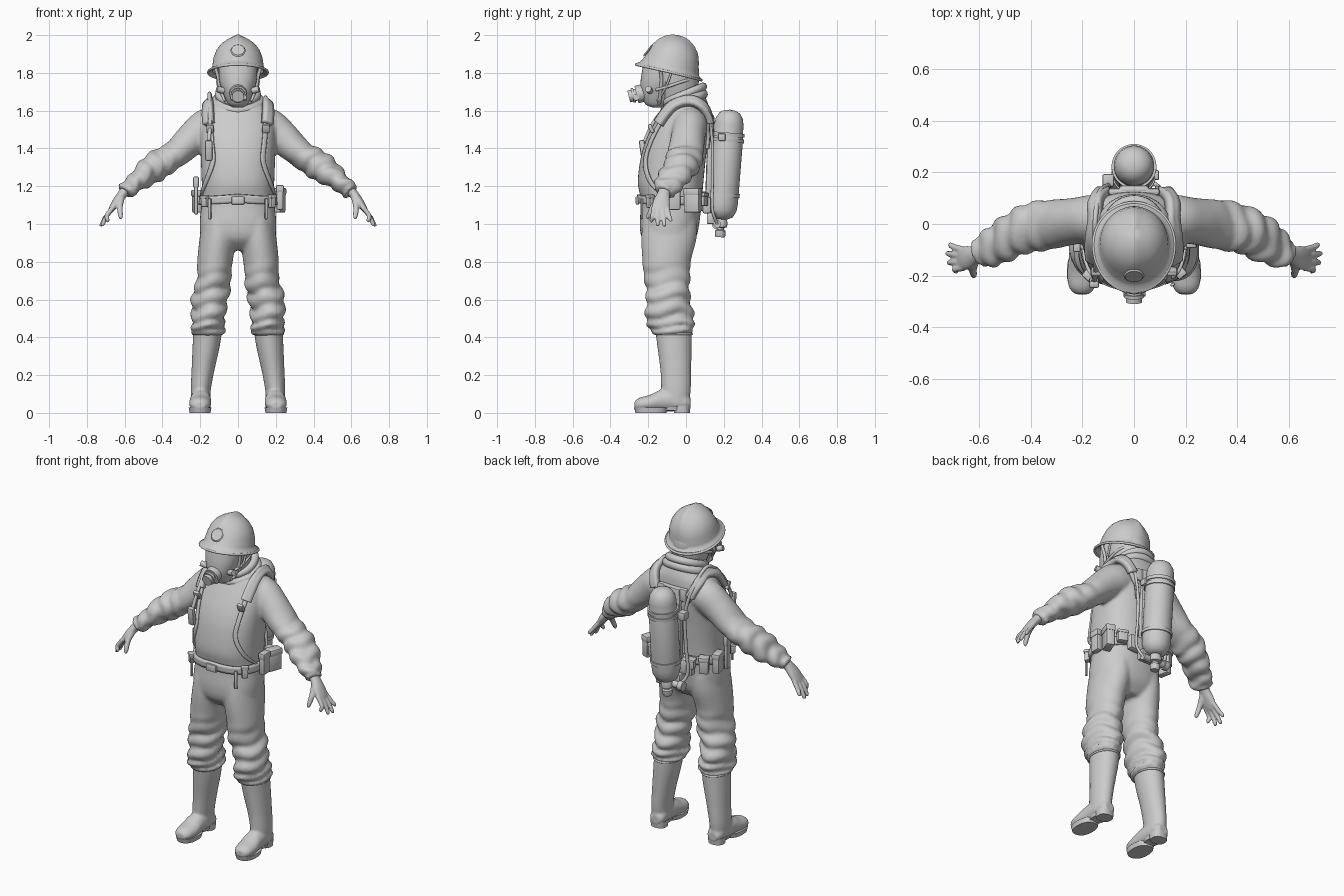
import bpy, bmesh
from math import sin, cos, pi, radians, exp
from mathutils import Vector, Matrix

X, Y, Z = Vector((1, 0, 0)), Vector((0, 1, 0)), Vector((0, 0, 1))


def spline(p, k=6, closed=False):
    """Catmull-Rom through tuples of any length."""
    p = [Vector(q) for q in p]
    n = len(p)
    get = (lambda i: p[i % n]) if closed else (lambda i: p[max(0, min(n - 1, i))])
    out = []
    for i in range(n if closed else n - 1):
        a, b, c, d = (get(i + j) for j in (-1, 0, 1, 2))
        for j in range(k):
            t = j / k
            out.append(b + (c - a) * (t / 2) + (a * 2 - b * 5 + c * 4 - d) * (t * t / 2)
                       + (b * 3 - a - c * 3 + d) * (t ** 3 / 2))
    return out if closed else out + [p[-1]]


def tube(bm, secs, frame=None, n=32, k=6, folds=None, p=1.0):
    """Loft ellipses given as (x, y, z, ru, rv)."""
    S = spline(secs, k)
    rings = []
    for i, s in enumerate(S):
        t = (Vector(S[min(i + 1, len(S) - 1)][:3]) - Vector(S[max(i - 1, 0)][:3])).normalized()
        v = (Y - t * t.y).normalized()
        u, v = frame or (v.cross(t), v)
        ring = []
        for j in range(n):
            a = 2 * pi * j / n
            d = folds(i / (len(S) - 1), a) if folds else 0
            ca, sa = (abs(f) ** p * (1 if f > 0 else -1) for f in (cos(a), sin(a)))
            ring.append(bm.verts.new(Vector(s[:3]) + u * ca * (s[3] + d) + v * sa * (s[4] + d)))
        rings.append(ring)
    for r, q in zip(rings, rings[1:]):
        for j in range(n):
            bm.faces.new((r[j], r[(j + 1) % n], q[(j + 1) % n], q[j]))
    bm.faces.new(rings[0][::-1])
    bm.faces.new(rings[-1])


def finish(name, bm, voxel=0, smooth=3):
    bmesh.ops.recalc_face_normals(bm, faces=bm.faces)
    me = bpy.data.meshes.new(name)
    bm.to_mesh(me)
    bm.free()
    ob = bpy.data.objects.new(name, me)
    bpy.context.collection.objects.link(ob)
    if voxel:
        m = ob.modifiers.new("blend", 'REMESH')
        m.mode, m.voxel_size, m.use_smooth_shade = 'VOXEL', voxel, True
        m = ob.modifiers.new("soften", 'SMOOTH')
        m.factor, m.iterations = 0.5, smooth
    return ob


def lathe(name, prof, loc, rx=0.0, sy=1.0, n=48, shape=None):
    bm = bmesh.new()
    vs = [bm.verts.new((r, 0, z)) for r, z in prof]
    es = [bm.edges.new(e) for e in zip(vs, vs[1:])]
    bmesh.ops.spin(bm, geom=vs + es, cent=(0, 0, 0), axis=Z, angle=2 * pi, steps=n)
    bmesh.ops.remove_doubles(bm, verts=bm.verts, dist=1e-5)
    for v in bm.verts:
        v.co.y *= sy
        if shape:
            shape(v.co)
    bm.transform(Matrix.Translation(loc) @ Matrix.Rotation(rx, 4, 'X'))
    return finish(name, bm)


def box(name, loc, size, rz=0.0, rx=0.0, bevel=0.008):
    bm = bmesh.new()
    bmesh.ops.create_cube(bm, size=1)
    bm.transform(Matrix.Translation(loc) @ Matrix.Rotation(rz, 4, 'Z') @ Matrix.Rotation(rx, 4, 'X')
                 @ Matrix.Diagonal((*size, 1)))
    bmesh.ops.bevel(bm, geom=bm.edges[:], offset=min(bevel, min(size) * 0.4), segments=2, affect='EDGES', profile=0.5)
    return finish(name, bm)


def rod(name, pts, r, k=6, closed=False):
    cu = bpy.data.curves.new(name, 'CURVE')
    cu.dimensions, cu.bevel_depth, cu.bevel_resolution, cu.use_fill_caps = '3D', r, 4, True
    S = spline(pts, k, closed)
    sp = cu.splines.new('POLY')
    sp.points.add(len(S) - 1)
    sp.use_cyclic_u = closed
    for q, c in zip(sp.points, S):
        q.co = (*c, 1)
    ob = bpy.data.objects.new(name, cu)
    bpy.context.collection.objects.link(ob)
    return ob


def strap(name, pts, width, thick, centre, target, closed=False):
    """Flat band wrapped onto the target surface."""
    S = spline(pts, 10, closed)
    bm = bmesh.new()
    rows, n = [], len(S)
    for i, q in enumerate(S):
        t = S[(i + 1) % n] - S[i - 1] if closed else S[min(i + 1, n - 1)] - S[max(i - 1, 0)]
        d = t.cross(q - Vector(centre)).normalized() * width
        rows.append([bm.verts.new(q + d * f) for f in (-.5, -.17, .17, .5)])
    for r, s in list(zip(rows, rows[1:])) + ([(rows[-1], rows[0])] if closed else []):
        for j in range(3):
            bm.faces.new((r[j], r[j + 1], s[j + 1], s[j]))
    ob = finish(name, bm)
    m = ob.modifiers.new("wrap", 'SHRINKWRAP')
    m.target, m.offset, m.wrap_mode = target, thick * 0.5, 'ABOVE_SURFACE'
    m = ob.modifiers.new("thickness", 'SOLIDIFY')
    m.thickness, m.offset = thick, 0
    return ob


def puff(f0, f1, start, amp):
    """Cloth folds that grow along a limb."""
    def f(w, a):
        g = max(0, min(1, (w - start) / 0.25)) * (1 - max(0, (w - .93) / .07))
        return g * amp * (abs(sin(w * f0 + 0.9 * sin(a + 1) + .4 * sin(3 * a))) - .6 + .35 * sin(w * f1 + 2 * a))
    return f


# Suit: torso, arms and legs blended into one skin
bm = bmesh.new()
torso = [(.86, -.17, .0, .12), (.92, -.23, .05, .19), (1.0, -.245, .07, .203), (1.12, -.238, .083, .192),
         (1.22, -.255, .092, .192), (1.35, -.24, .105, .197), (1.45, -.21, .118, .2), (1.54, -.165, .125, .195),
         (1.61, -.125, .122, .17), (1.65, -.105, .112, .13), (1.70, -.09, .09, .1)]
tube(bm, [(0, (f + b) / 2, z, w, (b - f) / 2) for z, f, b, w in torso], (X, Y), 48, p=.85)
leg = [(1.02, -.23, .06, .1, .09), (.92, -.237, .055, .107, .097), (.8, -.23, .025, .122, .094),
       (.7, -.22, .02, .128, .09), (.6, -.215, .028, .15, .09), (.5, -.205, .035, .157, .093),
       (.44, -.19, .035, .158, .085), (.41, -.17, .028, .158, .075)]
for s in (1, -1):
    tube(bm, [(s * x, (f + b) / 2, z, w, (b - f) / 2) for z, f, b, x, w in leg], (X, Y), 40, 10, puff(26, 15, .28, .022))
    arm = [(.1, .02, 1.53, .09, .09), (.16, .02, 1.515, .098, .093), (.225, .012, 1.467, .09, .09),
           (.33, -.003, 1.372, .075, .095), (.4, -.015, 1.328, .074, .098), (.465, -.04, 1.283, .07, .092),
           (.53, -.08, 1.23, .058, .075), (.585, -.11, 1.183, .047, .058), (.6, -.118, 1.168, .04, .05)]
    tube(bm, [(s * a[0], *a[1:]) for a in arm], None, 40, 8, puff(25, 14, .3, .018))
suit = finish("protective_suit", bm, .011)

for s, side in ((1, "left"), (-1, "right")):
    # Hand with four fingers and thumb
    bm = bmesh.new()
    def limb(secs):
        tube(bm, [(s * a[0], *a[1:]) for a in secs], None, 14, 5)
    limb([(.575, -.105, 1.20, .03, .035), (.61, -.118, 1.16, .026, .034), (.645, -.13, 1.115, .022, .046),
          (.672, -.136, 1.075, .015, .044), (.678, -.137, 1.065, .008, .035)])
    for (ky, tx, ty, tz) in ((-.1, .712, -.082, 1.01), (-.124, .722, -.115, .985),
                             (-.148, .716, -.15, .987), (-.17, .69, -.182, 1.008)):
        limb([(.66, ky, 1.09, .013, .013), (.694, (ky + ty) / 2, 1.045, .0125, .0125),
              (tx, ty, tz + .012, .011, .011), (tx + .001, ty, tz, .005, .005)])
    limb([(.615, -.135, 1.145, .018, .02), (.625, -.172, 1.095, .016, .016),
          (.622, -.197, 1.045, .013, .013), (.619, -.204, 1.025, .006, .006)])
    finish(side + "_hand", bm, .006, 2)

    # Boot shaft and foot
    bm = bmesh.new()
    tube(bm, [(s * .197, -.055, .04, .05, .07), (s * .197, -.053, .12, .053, .078), (s * .186, -.054, .22, .06, .081),
              (s * .17, -.06, .34, .071, .09), (s * .161, -.065, .425, .076, .096)], (X, Y), 36)
    tube(bm, [(s * .195, .024, .05, .03, .03), (s * .195, .0, .055, .046, .045), (s * .197, -.06, .068, .052, .06),
              (s * .198, -.13, .066, .055, .058), (s * .2, -.19, .052, .059, .044), (s * .202, -.245, .045, .051, .036),
              (s * .202, -.272, .04, .028, .022)], (X, Z), 28)
    finish(side + "_boot", bm, .008, 3)
    rod(side + "_boot_rim", [(s * .161 + .076 * cos(a * pi / 8), -.065 + .096 * sin(a * pi / 8), .418)
                             for a in range(16)], .006, 2, True)
    bm = bmesh.new()
    tube(bm, [(s * .201, -.185, 0, .055, .082), (s * .201, -.185, .028, .06, .09)], (X, Y), 28, 1, p=.85)
    tube(bm, [(s * .195, -.022, 0, .046, .042), (s * .195, -.022, .04, .049, .046)], (X, Y), 28, 1, p=.8)
    tube(bm, [(s * .197, -.07, .012, .04, .06), (s * .197, -.07, .03, .045, .06)], (X, Y), 20, 1)
    finish(side + "_boot_sole", bm)

    # Harness on each shoulder
    c = (s * .05, -.07, 1.4)
    strap(side + "_shoulder_pad", [(s * .115, .115, 1.54), (s * .145, .085, 1.62), (s * .155, .02, 1.66),
          (s * .155, -.07, 1.62), (s * .15, -.14, 1.53)], .055, .034, c, suit)
    strap(side + "_front_strap", [(s * .15, -.13, 1.55), (s * .145, -.2, 1.43), (s * .137, -.22, 1.33),
          (s * .165, -.18, 1.22), (s * .195, -.1, 1.14)], .026, .012, c, suit)
    strap(side + "_back_strap", [(s * .12, .12, 1.56), (s * .08, .13, 1.48), (s * .06, .12, 1.4)], .04, .016, c, suit)
    box(side + "_strap_buckle", (s * .148, -.185, 1.505), (.04, .022, .05), 0, radians(25))
    box(side + "_hanging_strap", (s * .15, -.235, 1.08), (.018, .012, .11), s * .4)
    # Mask side knob and head strap
    rod(side + "_mask_knob", [(s * .075, -.19, 1.705), (s * .112, -.2, 1.715)], .017, 1)
    rod(side + "_mask_strap", [(s * .09, -.16, 1.71), (s * .103, -.09, 1.73), (s * .09, .0, 1.76), (s * .02, .062, 1.77)], .008)
    rod(side + "_jaw_strap", [(s * .108, -.07, 1.83), (s * .108, -.1, 1.74), (s * .07, -.15, 1.65)], .006)

# Collar folds
for i, (z, r, m) in enumerate(((1.645, .118, .026), (1.685, .1, .022))):
    rod("collar_fold_%d" % i, [(r * cos(a * pi / 6), -.01 + .1 * sin(a * pi / 6), z + .042 * sin(a * pi / 6))
                               for a in range(12)], m, 4, True)

# Hooded head
bm = bmesh.new()
tube(bm, [(0, -.03, 1.6, .08, .09), (0, -.04, 1.66, .083, .1), (0, -.055, 1.74, .102, .122),
          (0, -.06, 1.82, .108, .128), (0, -.06, 1.9, .09, .1)], (X, Y), 36)
finish("hooded_head", bm)

# Breathing mask
bm = bmesh.new()
tube(bm, [(0, -.15, 1.618, .03, .03), (0, -.155, 1.635, .052, .06), (0, -.15, 1.69, .078, .088),
          (0, -.14, 1.76, .099, .1), (0, -.135, 1.85, .103, .09)], (X, Y), 36, p=.92)
finish("face_mask", bm)
rod("mask_seal", [(0, -.16, 1.625), (.06, -.14, 1.645), (.088, -.135, 1.7), (.104, -.13, 1.77), (.1, -.14, 1.85),
                  (-.1, -.14, 1.85), (-.104, -.13, 1.77), (-.088, -.135, 1.7), (-.06, -.14, 1.645)], .009, 6, True)
rod("mask_nose_cup", [(0, -.2, 1.7), (0, -.262, 1.685)], .047, 1)
rod("mask_valve", [(0, -.25, 1.688), (0, -.303, 1.675)], .032, 1)
rod("mask_valve_ring", [(0, -.272, 1.683), (0, -.285, 1.68)], .039, 1)
rod("mask_side_valve", [(-.04, -.265, 1.67), (.045, -.265, 1.67)], .016, 1)

# Helmet with a raised crest and forward brim
def crest(c):
    if c.z > .03:
        c.z += .012 * exp(-(c.x / (.022 - .06 * min(c.y, 0))) ** 2) * min(1, (c.z - .03) / .08)
    if c.y < 0:
        c.y *= 1 + .13 * max(0, 1 - max(c.z, 0) / .06)

lathe("helmet", [(0, .172), (.03, .169), (.06, .157), (.09, .134), (.115, .1), (.13, .06), (.136, .015), (.14, .002),
                 (.157, -.012), (.158, -.02), (.153, -.022), (.135, -.01), (.125, .03), (.1, .08), (.05, .12), (0, .13)],
      (0, -.08, 1.82), radians(-13), 1.06, 64, crest)
rod("helmet_rim", [(.157 * cos(a * pi / 8), -.08 + (.166 if a <= 8 else .188) * sin(a * pi / 8) * .975,
                    1.803 - .041 * sin(a * pi / 8)) for a in range(16)], .007, 3, True)
lathe("helmet_badge", [(0, .006), (.034, .006), (.04, 0), (0, -.012)], (0, -.2, 1.918), radians(52), 1.0, 32)

# Air cylinder, bands and bottom valve
tilt = -.08
lathe("air_cylinder", [(0, 0), (.03, 0), (.06, .015), (.077, .05), (.081, .09), (.081, .44), (.078, .45), (.078, .5),
                       (.072, .535), (.054, .565), (.03, .578), (0, .582)], (0, .187, 1.025), tilt)
for i, z in enumerate((.12, .41, .44)):
    lathe("cylinder_band_%d" % i, [(.078, z), (.087, z), (.087, z + .02), (.078, z + .02)], (0, .187, 1.025), tilt)
lathe("cylinder_valve", [(0, -.095), (.024, -.095), (.028, -.085), (.028, -.06), (.018, -.055), (.018, -.045),
                         (.034, -.04), (.034, -.015), (.025, .01), (0, .01)], (0, .187, 1.025), tilt, 1, 24)
rod("pressure_reducer", [(-.085, .165, 1.0), (.075, .165, 1.0)], .02, 1)
rod("reducer_cap", [(-.1, .165, 1.0), (-.07, .165, 1.0)], .028, 1)
box("reducer_mount", (0, .135, 1.03), (.14, .05, .06))
box("band_clamp", (-.1, .17, 1.44), (.045, .05, .05))
box("band_latch", (.088, .19, 1.46), (.02, .04, .04))

# Back frame and hoses
box("back_frame", (0, .125, 1.32), (.12, .035, .52), 0, tilt * .4, .015)
box("back_frame_yoke", (0, .125, 1.54), (.2, .03, .08), 0, 0, .012)
box("back_frame_base", (0, .11, 1.1), (.26, .045, .09), 0, 0, .012)
rod("supply_hose", [(-.07, .165, 1.0), (-.11, .14, 1.08), (-.1, .145, 1.25), (-.1, .15, 1.45), (-.135, .12, 1.6),
                    (-.15, .02, 1.69), (-.15, -.08, 1.64), (-.148, -.17, 1.54), (-.155, -.225, 1.42)], .01, 8)
rod("right_frame_hose", [(.07, .165, 1.0), (.1, .14, 1.08), (.09, .14, 1.25), (.09, .14, 1.42), (.1, .125, 1.56)], .008, 8)
box("pressure_gauge", (-.155, -.228, 1.39), (.04, .03, .11), 0, radians(8), .01)

# Waist belt, buckle and carried equipment
strap("waist_belt", [(.2 * cos(a * pi / 8), -.078 + .17 * sin(a * pi / 8), 1.135 - .012 * abs(cos(a * pi / 8)))
                     for a in range(16)], .045, .016, (0, -.078, 1.13), suit, True)
box("belt_buckle", (0, -.257, 1.125), (.07, .02, .045))
for i, (x, y, z, w, d, h, r) in enumerate((
        (.215, .035, 1.125, .05, .085, .13, -.35), (.222, -.06, 1.14, .035, .06, .13, 0),
        (.16, .09, 1.13, .06, .04, .07, -.4), (.18, -.19, 1.12, .035, .03, .07, .7),
        (-.218, .0, 1.12, .04, .075, .12, .2), (-.222, -.085, 1.15, .022, .04, .2, 0),
        (-.175, .075, 1.12, .055, .05, .1, .5), (-.12, .115, 1.13, .04, .045, .06, .2),
        (-.175, -.2, 1.12, .04, .03, .06, -.7))):
    box("belt_pouch_%d" % i, (x, y, z), (w, d, h), r)
    box("belt_pouch_flap_%d" % i, (x, y, z + h * .36), (w + .008, d + .008, h * .3), r)

# Smooth shading with crisp edges
bpy.ops.object.select_all(action='DESELECT')
for ob in bpy.context.scene.objects:
    if ob.type == 'MESH':
        ob.select_set(True)
        bpy.context.view_layer.objects.active = ob
bpy.ops.object.shade_smooth_by_angle(angle=radians(40))
